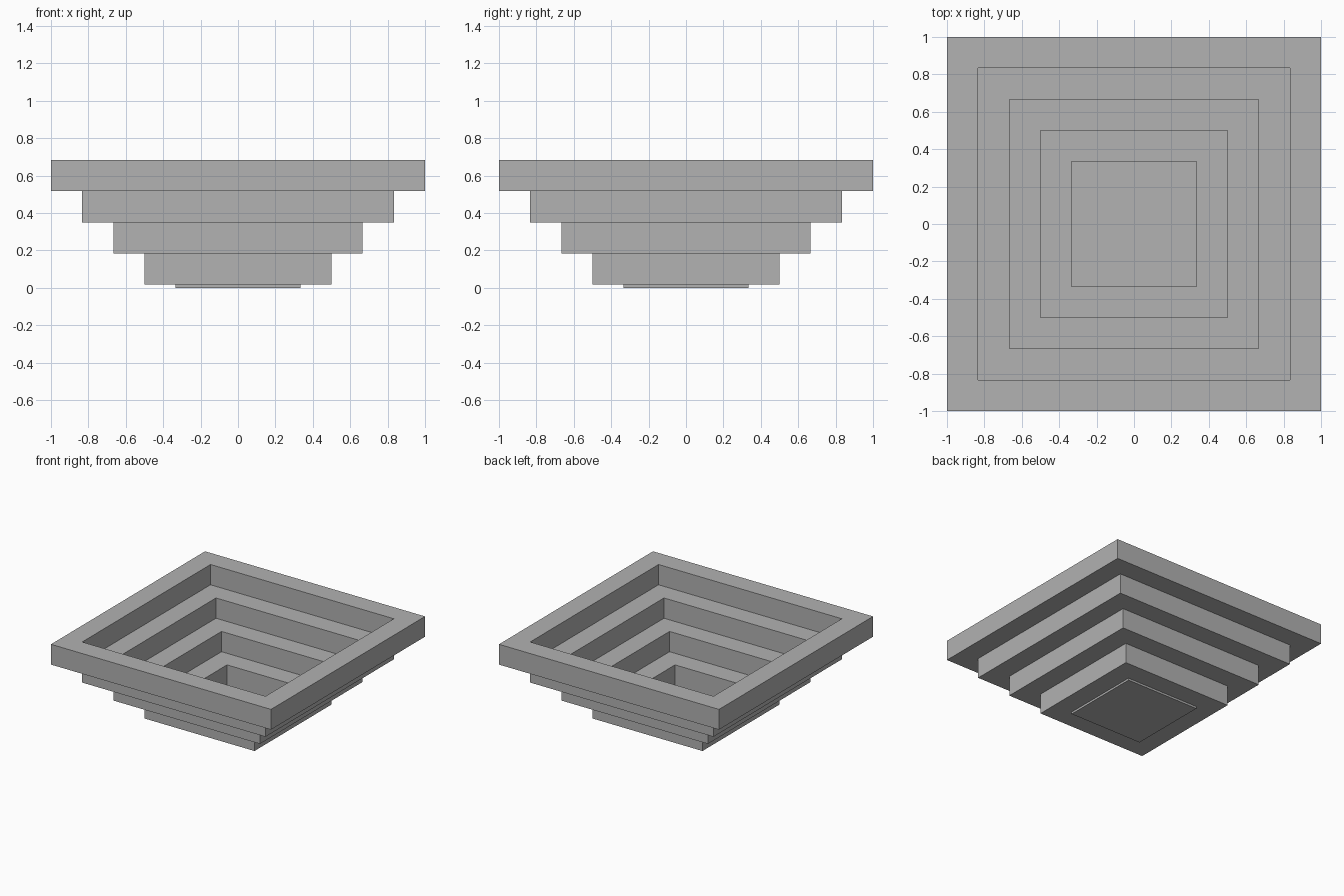
import bpy
import bmesh

cube = bpy.data.objects.get("Cube")
if cube:
    bpy.data.objects.remove(cube, do_unlink=True)

STEP = 1 / 6       # width and height of every tier
FLOOR = 0.017      # thickness of the floor plate

grey = bpy.data.materials.new("plain_grey")
grey.use_nodes = True
colour = (0.445, 0.445, 0.445, 1)
grey.diffuse_color = colour
grey.node_tree.nodes["Principled BSDF"].inputs["Base Color"].default_value = colour


def square_slab(name, half, z0, z1, inner=None):
    """Square plate, or a square frame when an inner half-width is given."""
    bm = bmesh.new()

    def loop(h, z):
        return [bm.verts.new((sx * h, sy * h, z))
                for sx, sy in ((-1, -1), (1, -1), (1, 1), (-1, 1))]

    def bridge(a, b):
        for i in range(4):
            j = (i + 1) % 4
            bm.faces.new((a[i], a[j], b[j], b[i]))

    low, high = loop(half, z0), loop(half, z1)
    bridge(low, high)
    if inner is None:
        bm.faces.new(high)
        bm.faces.new(low[::-1])
    else:
        in_low, in_high = loop(inner, z0), loop(inner, z1)
        bridge(high, in_high)
        bridge(in_high, in_low)
        bridge(in_low, low)
    bmesh.ops.recalc_face_normals(bm, faces=bm.faces)
    mesh = bpy.data.meshes.new(name)
    bm.to_mesh(mesh)
    bm.free()
    mesh.materials.append(grey)
    bpy.context.collection.objects.link(bpy.data.objects.new(name, mesh))


# Floor plate under the lowest opening
square_slab("floor_plate", 2 * STEP, 0, FLOOR)

# Four square frames, each one step wider and higher than the last
for k, name in enumerate(("bottom_tier", "lower_tier", "upper_tier", "rim_tier")):
    z = FLOOR + k * STEP
    square_slab(name, (k + 3) * STEP, z, z + STEP, inner=(k + 2) * STEP)
